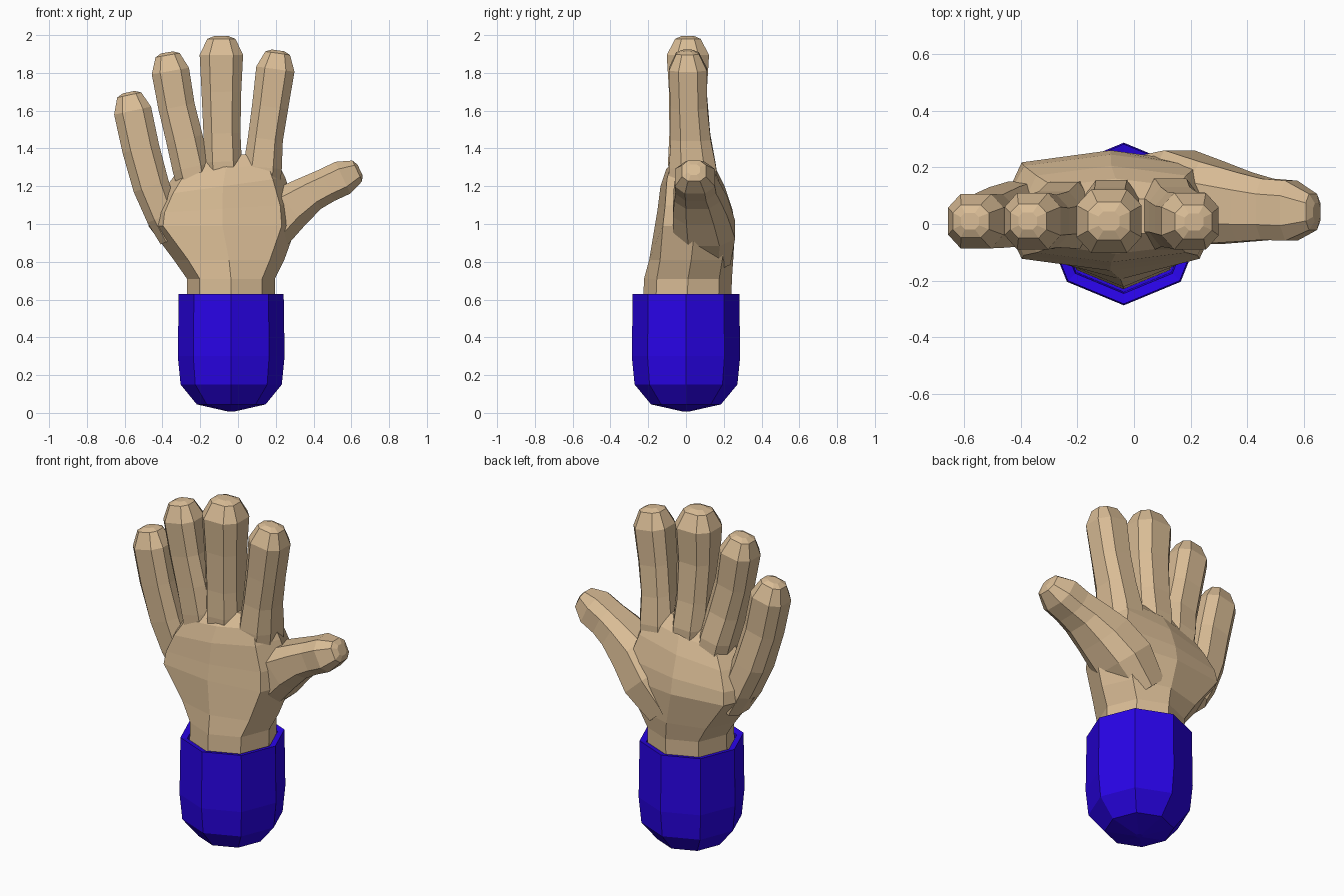
import bpy, bmesh, math
from mathutils import Vector

if "Cube" in bpy.data.objects:
    bpy.data.objects.remove(bpy.data.objects["Cube"])


def material(name, rgb):
    m = bpy.data.materials.new(name)
    m.diffuse_color = (*rgb, 1)
    m.use_nodes = True
    m.node_tree.nodes["Principled BSDF"].inputs["Base Color"].default_value = m.diffuse_color
    return m


skin = material("tan skin", (0.69, 0.50, 0.30))
cloth = material("blue cloth", (0.022, 0.001, 0.8))


def loft(name, rings, mat):
    """Skin a list of vertex rings into a closed mesh; end rings are capped."""
    bm = bmesh.new()
    rows = [[bm.verts.new(p) for p in ring] for ring in rings]
    for a, b in zip(rows, rows[1:]):
        n = len(a)
        for i in range(n):
            bm.faces.new((a[i], a[(i + 1) % n], b[(i + 1) % n], b[i]))
    bm.faces.new(rows[0][::-1])
    bm.faces.new(rows[-1])
    bmesh.ops.recalc_face_normals(bm, faces=bm.faces)
    me = bpy.data.meshes.new(name)
    bm.to_mesh(me)
    bm.free()
    me.materials.append(mat)
    ob = bpy.data.objects.new(name, me)
    bpy.context.collection.objects.link(ob)
    return ob


def pointed_ring(x0, x1, y0, y1, z, k=0.71, tilt=0.0):
    """Eight-sided ring in given bounds, diagonal corners pushed out by k."""
    cx, cy, rx, ry = (x0 + x1) / 2, (y0 + y1) / 2, (x1 - x0) / 2, (y1 - y0) / 2
    shape = [(1, 0), (k, k), (0, 1), (-k, k), (-1, 0), (-k, -k), (0, -1), (k, -k)]
    return [(cx + a * rx, cy + b * ry, z + a * rx * tilt) for a, b in shape]


def finger(name, path):
    """Eight-sided tube through (x, y, z, half width, half depth), blunt tip."""
    pts = [Vector(p[:3]) for p in path]
    tip_dir = (pts[-1] - pts[-2]).normalized()
    w, d = path[-1][3:]
    pts.append(pts[-1] + tip_dir * 0.085)
    sizes = [p[3:] for p in path] + [(w * 0.65, d * 0.6)]
    rings = []
    for i, (c, (rx, ry)) in enumerate(zip(pts, sizes)):
        t = (pts[min(i + 1, len(pts) - 1)] - pts[max(i - 1, 0)])
        side = Vector((t.z, 0, -t.x)).normalized()
        ring = []
        for a, b in [(1, .5), (.55, 1), (-.55, 1), (-1, .5), (-1, -.5), (-.55, -1), (.55, -1), (1, -.5)]:
            ring.append(c + side * (rx * a) + Vector((0, ry * b, 0)))
        rings.append(ring)
    # slightly raised centre of the tip
    centre = pts[-1] + tip_dir * 0.015
    rings.append([centre + (v - pts[-1]) * 0.5 for v in rings[-1]])
    return loft(name, rings, skin)


# Sleeve cuff: rounded bottom, thin rim and hollow mouth
cuff_profile = [(0.02, 0.008), (0.185, 0.045), (0.272, 0.15), (0.287, 0.3),
                (0.282, 0.63), (0.245, 0.622), (0.24, 0.5)]
cuff_rings = [pointed_ring(-0.036 - r * 0.985, -0.036 + r * 0.985, -r, r, z) for r, z in cuff_profile]
loft("sleeve_cuff", cuff_rings, cloth)

# Palm and wrist, thinning out towards the knuckles
hand = loft("hand", [
    pointed_ring(-0.27, 0.195, -0.23, 0.238, 0.52),
    pointed_ring(-0.27, 0.195, -0.222, 0.243, 0.71),
    pointed_ring(-0.34, 0.245, -0.195, 0.25, 0.81, 0.74),
    pointed_ring(-0.475, 0.31, -0.165, 0.26, 0.99, 0.8),
    pointed_ring(-0.465, 0.30, -0.15, 0.245, 1.08, 0.8, 0.06),
    pointed_ring(-0.41, 0.25, -0.135, 0.205, 1.2, 0.8, 0.14),
    pointed_ring(-0.34, 0.21, -0.105, 0.16, 1.29, 0.8, 0.14),
    pointed_ring(-0.25, 0.15, -0.04, 0.095, 1.365, 0.8, 0.03),
], skin)

# Fingers and thumb
digits = [
    finger("little_finger", [(-0.345, 0.05, 0.92, 0.07, 0.1), (-0.398, 0.04, 1.04, 0.088, 0.11),
                             (-0.46, 0.025, 1.2, 0.097, 0.105), (-0.515, 0.01, 1.4, 0.099, 0.094),
                             (-0.558, 0.01, 1.6, 0.1, 0.096)]),
    finger("ring_finger", [(-0.215, 0.035, 1.12, 0.085, 0.12), (-0.25, 0.03, 1.3, 0.098, 0.118),
                           (-0.283, 0.015, 1.45, 0.098, 0.1), (-0.325, 0.01, 1.62, 0.097, 0.093),
                           (-0.358, 0.01, 1.81, 0.1, 0.1)]),
    finger("middle_finger", [(-0.07, 0.035, 1.15, 0.09, 0.12), (-0.08, 0.03, 1.33, 0.1, 0.125),
                             (-0.085, 0.02, 1.48, 0.098, 0.108), (-0.088, 0.01, 1.7, 0.105, 0.1),
                             (-0.088, 0.01, 1.895, 0.115, 0.112)]),
    finger("index_finger", [(0.115, 0.04, 1.12, 0.1, 0.125), (0.13, 0.035, 1.3, 0.102, 0.125),
                            (0.145, 0.025, 1.45, 0.093, 0.106), (0.17, 0.015, 1.62, 0.096, 0.098),
                            (0.198, 0.01, 1.82, 0.102, 0.1)]),
    finger("thumb", [(0.03, 0.105, 0.82, 0.1, 0.13), (0.16, 0.095, 0.97, 0.13, 0.165),
                     (0.275, 0.075, 1.09, 0.125, 0.145), (0.39, 0.06, 1.165, 0.098, 0.122),
                     (0.47, 0.052, 1.205, 0.092, 0.108), (0.555, 0.047, 1.245, 0.093, 0.106)]),
]

# Fuse the digits with the palm into one surface
for d in digits:
    mod = hand.modifiers.new(d.name, 'BOOLEAN')
    mod.operation = 'UNION'
    mod.solver = 'EXACT'
    mod.object = d
bpy.context.view_layer.update()
fused = bpy.data.meshes.new_from_object(hand.evaluated_get(bpy.context.evaluated_depsgraph_get()))
hand.modifiers.clear()
hand.data = fused
for d in digits:
    bpy.data.objects.remove(d)
